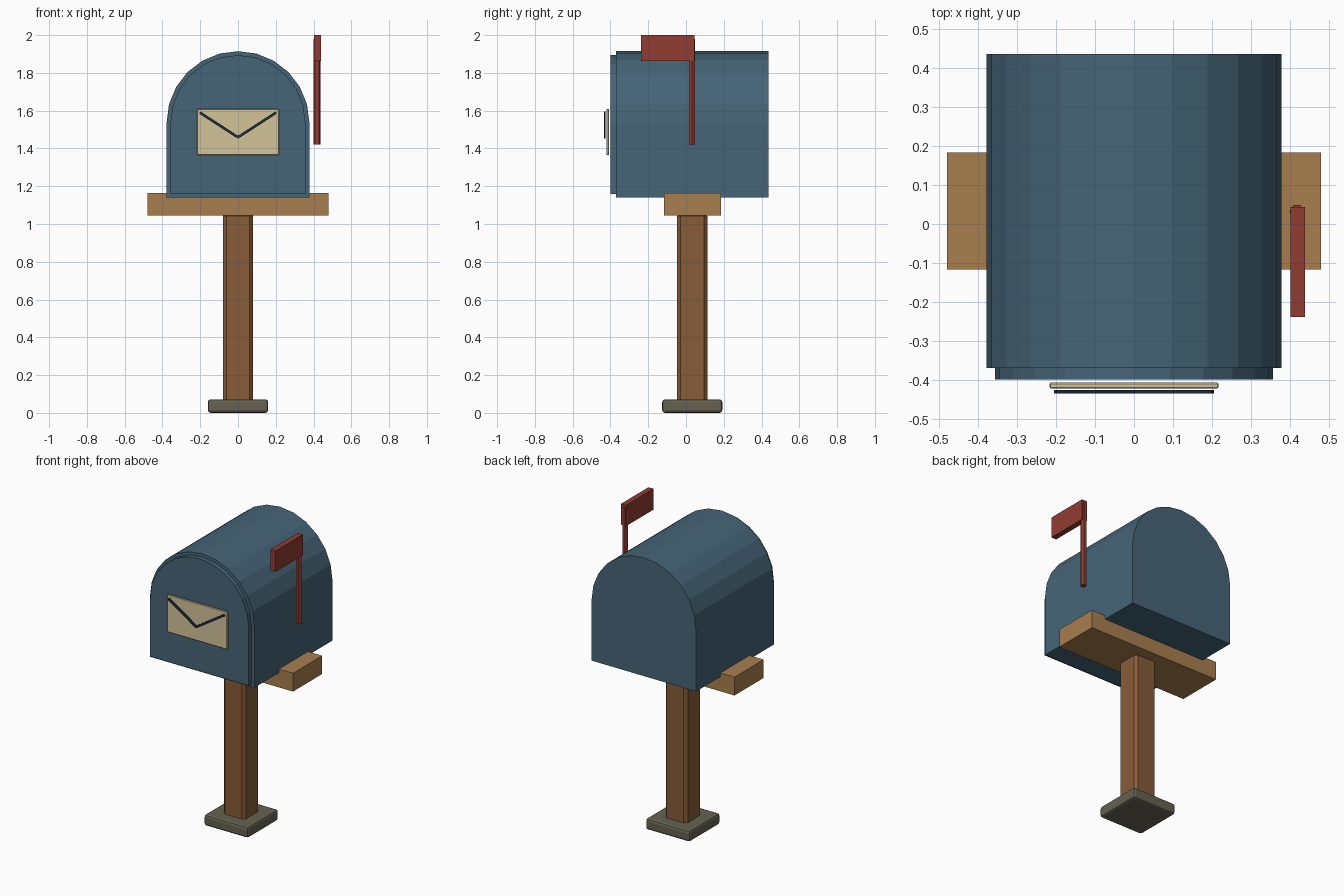
import bpy, bmesh, math
from mathutils import Vector

if "Cube" in bpy.data.objects:
    bpy.data.objects.remove(bpy.data.objects["Cube"])


def material(name, rgb):
    """Flat colour from 0-255 sRGB values."""
    def lin(v):
        v /= 255
        return v / 12.92 if v <= 0.04045 else ((v + 0.055) / 1.055) ** 2.4
    m = bpy.data.materials.new(name)
    m.diffuse_color = [lin(v) for v in rgb] + [1]
    m.use_nodes = True
    m.node_tree.nodes["Principled BSDF"].inputs["Base Color"].default_value = m.diffuse_color
    return m


BLUE = material("slate blue", (70, 101, 119))
NAVY = material("dark navy", (31, 45, 62))
CREAM = material("cream paper", (212, 196, 152))
PLANK = material("light wood", (167, 127, 78))
POST = material("brown wood", (136, 93, 56))
STONE = material("grey stone", (102, 98, 82))
RED = material("flag red", (145, 60, 49))


def finish(name, bm, mat):
    bmesh.ops.recalc_face_normals(bm, faces=bm.faces[:])
    mesh = bpy.data.meshes.new(name)
    bm.to_mesh(mesh)
    bm.free()
    mesh.materials.append(mat)
    ob = bpy.data.objects.new(name, mesh)
    bpy.context.collection.objects.link(ob)
    return ob


def box(name, lo, hi, mat, bevel=0, segments=1):
    lo, hi = Vector(lo), Vector(hi)
    bm = bmesh.new()
    bmesh.ops.create_cube(bm, size=1)
    for v in bm.verts:
        v.co = (lo + hi) / 2 + v.co * (hi - lo)
    ob = finish(name, bm, mat)
    if bevel:
        mod = ob.modifiers.new("bevel", 'BEVEL')
        mod.width, mod.segments = bevel, segments
    return ob


def arch(name, radius, bottom, y0, y1, mat, centre=1.537, steps=12):
    """Flat-bottomed arch profile extruded along y."""
    pts = [(-radius, bottom), (radius, bottom)]
    for i in range(steps + 1):
        a = math.pi * i / steps
        pts.append((radius * math.cos(a), centre + radius * math.sin(a)))
    bm = bmesh.new()
    face = bm.faces.new([bm.verts.new((x, y0, z)) for x, z in pts])
    ext = bmesh.ops.extrude_face_region(bm, geom=[face])
    moved = [g for g in ext["geom"] if isinstance(g, bmesh.types.BMVert)]
    bmesh.ops.translate(bm, verts=moved, vec=(0, y1 - y0, 0))
    return finish(name, bm, mat)


# Base, post and shelf
box("base", (-0.16, -0.126, 0), (0.16, 0.192, 0.072), STONE, 0.015, 2)
box("post", (-0.08, -0.047, 0.05), (0.08, 0.113, 1.06), POST, 0.018)
box("shelf", (-0.48, -0.117, 1.045), (0.48, 0.184, 1.165), PLANK)

# Box and door
arch("mailbox_body", 0.378, 1.14, -0.37, 0.436, BLUE)
arch("door", 0.357, 1.158, -0.399, -0.365, BLUE)

# Envelope with flap lines
box("envelope", (-0.217, -0.422, 1.365), (0.217, -0.407, 1.61), CREAM, 0.003)
for side, name in ((-1, "flap_line_left"), (1, "flap_line_right")):
    outer, inner = Vector((side * 0.202, 0, 1.59)), Vector((0, 0, 1.459))
    d = (inner - outer).normalized()
    n = Vector((-d.z, 0, d.x)) * 0.007
    bm = bmesh.new()
    rings = [[bm.verts.new(p + n * s + Vector((0, y, 0)))
              for s, y in ((-1, -0.4255), (1, -0.4255), (1, -0.435), (-1, -0.435))]
             for p in (outer, inner)]
    for i in range(4):
        j = (i + 1) % 4
        bm.faces.new((rings[0][i], rings[0][j], rings[1][j], rings[1][i]))
    for r in rings:
        bm.faces.new(r)
    finish(name, bm, NAVY)

# Flag and its six-sided rod
bm = bmesh.new()
ring = [bm.verts.new((0.418 + 0.019 * math.cos(math.pi * i / 3),
                      0.032 + 0.019 * math.sin(math.pi * i / 3), 1.42)) for i in range(6)]
ext = bmesh.ops.extrude_face_region(bm, geom=[bm.faces.new(ring)])
bmesh.ops.translate(bm, vec=(0, 0, 0.56),
                    verts=[g for g in ext["geom"] if isinstance(g, bmesh.types.BMVert)])
finish("flag_rod", bm, RED)
box("flag", (0.402, -0.239, 1.864), (0.439, 0.044, 2.0), RED)
